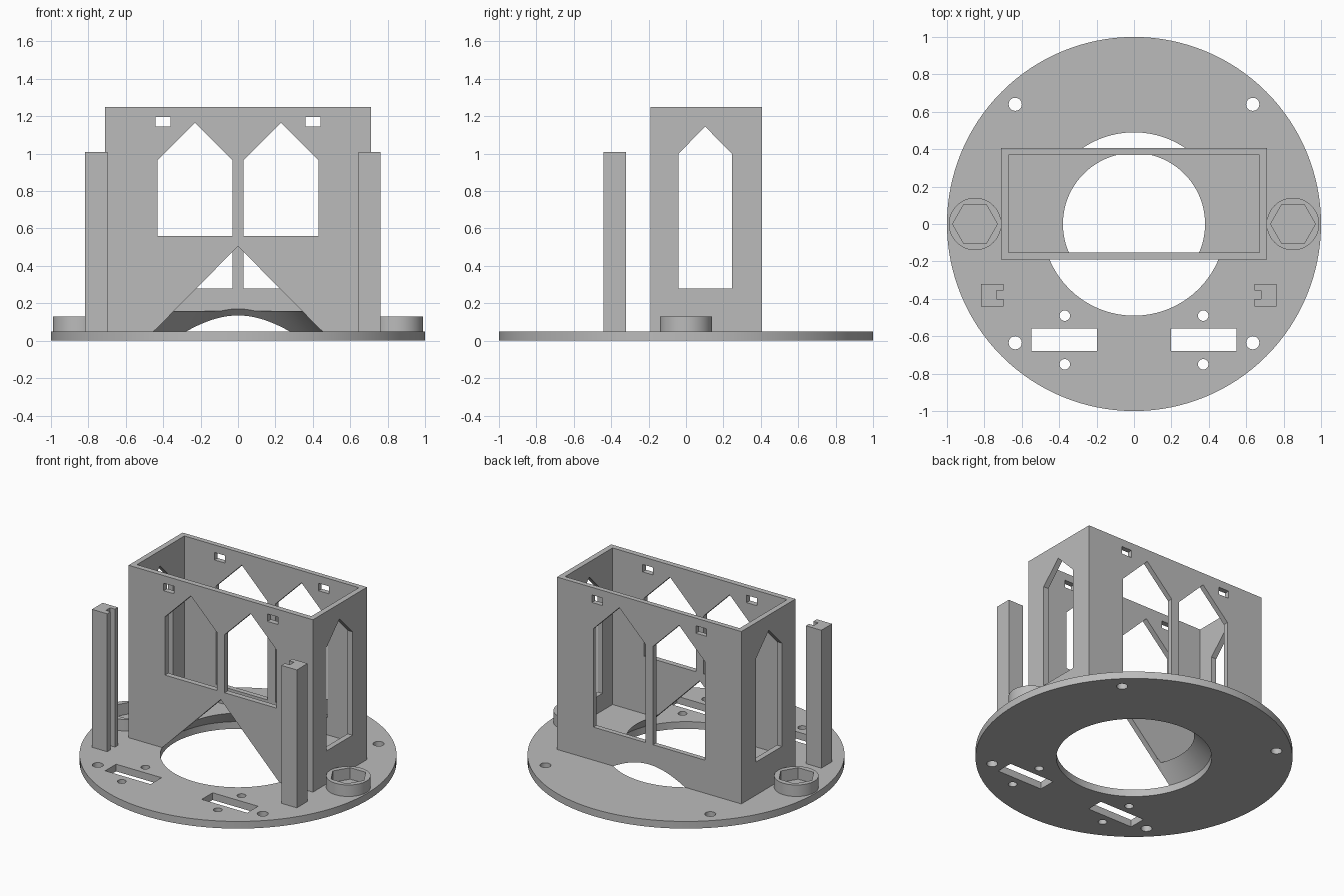
import bpy, bmesh, math
from mathutils import Vector

if "Cube" in bpy.data.objects:
    bpy.data.objects.remove(bpy.data.objects["Cube"], do_unlink=True)

grey = bpy.data.materials.new("plain grey")
grey.use_nodes = True
colour = (0.5, 0.5, 0.5, 1)
grey.diffuse_color = colour
grey.node_tree.nodes["Principled BSDF"].inputs["Base Color"].default_value = colour


def loft(name, low, high):
    """Closed solid between two matching rings of points."""
    bm = bmesh.new()
    a = [bm.verts.new(p) for p in low]
    b = [bm.verts.new(p) for p in high]
    bm.faces.new(a[::-1])
    bm.faces.new(b)
    for i in range(len(a)):
        j = (i + 1) % len(a)
        bm.faces.new((a[i], a[j], b[j], b[i]))
    bmesh.ops.recalc_face_normals(bm, faces=bm.faces)
    mesh = bpy.data.meshes.new(name)
    bm.to_mesh(mesh)
    bm.free()
    mesh.materials.append(grey)
    obj = bpy.data.objects.new(name, mesh)
    bpy.context.collection.objects.link(obj)
    return obj


def prism(name, pts, axis, lo, hi):
    """Extrude a flat outline along the x, y or z axis."""
    def place(p, d):
        return {"x": (d, *p), "y": (p[0], d, p[1]), "z": (*p, d)}[axis]
    return loft(name, [place(p, lo) for p in pts], [place(p, hi) for p in pts])


def rect(x0, x1, y0, y1):
    return [(x0, y0), (x1, y0), (x1, y1), (x0, y1)]


def ring(x, y, r, n=32):
    return [(x + r * math.cos(math.tau * i / n), y + r * math.sin(math.tau * i / n))
            for i in range(n)]


def arch(x0, x1, sill, shoulder, peak):
    """Window outline with a pointed top."""
    return [(x0, sill), (x1, sill), (x1, shoulder), ((x0 + x1) / 2, peak), (x0, shoulder)]


def cut(obj, cutters):
    bpy.context.view_layer.objects.active = obj
    for c in cutters:
        c.hide_render = True
        mod = obj.modifiers.new("cut", "BOOLEAN")
        mod.operation, mod.solver, mod.object = "DIFFERENCE", "EXACT", c
        bpy.ops.object.modifier_apply(modifier=mod.name)
        bpy.data.objects.remove(c, do_unlink=True)


def smooth(obj):
    bpy.ops.object.select_all(action="DESELECT")
    obj.select_set(True)
    bpy.context.view_layer.objects.active = obj
    bpy.ops.object.shade_smooth_by_angle(angle=math.radians(25))


FLOOR = 0.05

# Round base plate with centre opening, screw holes and slots
base = prism("base_plate", ring(0, 0, 1, 128), "z", 0, FLOOR)
outlines = [ring(0, 0, 0.49, 128)]
for s in (-1, 1):
    outlines += [ring(s * 0.635, 0.64, 0.035), ring(s * 0.635, -0.635, 0.035),
                 ring(s * 0.37, -0.49, 0.028), ring(s * 0.37, -0.75, 0.028),
                 rect(s * 0.372 - 0.175, s * 0.372 + 0.175, -0.68, -0.56)]
cut(base, [prism("hole_cutter", o, "z", -0.1, 0.1) for o in outlines])
smooth(base)

# Open-topped housing with a thick floor and a conical opening
housing = prism("housing", rect(-0.71, 0.71, -0.19, 0.405), "z", FLOOR, 1.25)
cone = loft("cone_cutter", [(x, y, 0.04) for x, y in ring(0, 0, 0.5, 128)],
            [(x, y, 0.18) for x, y in ring(0, 0, 0.36, 128)])
cutters = [prism("cavity_cutter", rect(-0.672, 0.672, -0.152, 0.37), "z", 0.16, 1.4), cone,
           prism("gable_cutter", [(-0.46, 0.04), (0.46, 0.04), (0, 0.505)], "y", -0.3, -0.15),
           prism("side_cutter", arch(-0.04, 0.245, 0.28, 1.0, 1.145), "x", -0.9, 0.9)]
for s in (-1, 1):
    x0, x1 = sorted((s * 0.03, s * 0.43))
    cutters += [
        prism("front_cutter", arch(x0, x1, 0.56, 0.965, 1.165), "y", -0.3, 0),
        prism("back_cutter", arch(x0, x1, 0.28, 0.965, 1.165), "y", 0.2, 0.6),
        prism("slot_cutter", rect(s * 0.4 - 0.04, s * 0.4 + 0.04, 1.145, 1.197), "y", -0.3, 0.6)]
cut(housing, cutters)
smooth(housing)

# Grooved posts, grooves facing each other, and hexagonal nut cups
for side, s, px in (("right", -1, -0.758), ("left", 1, 0.702)):
    post = prism(side + "_post", rect(px - 0.059, px + 0.059, -0.44, -0.322), "z", FLOOR, 1.01)
    gx = px - s * 0.059
    cut(post, [prism("groove_cutter", rect(gx - 0.037, gx + 0.037, -0.402, -0.355), "z", 0, 1.1)])

    cup = prism(side + "_nut_cup", ring(s * 0.85, 0, 0.14, 64), "z", FLOOR, 0.13)
    cut(cup, [prism("hex_cutter", ring(s * 0.85, 0, 0.12, 6), "z", 0, 0.2)])
    smooth(cup)
